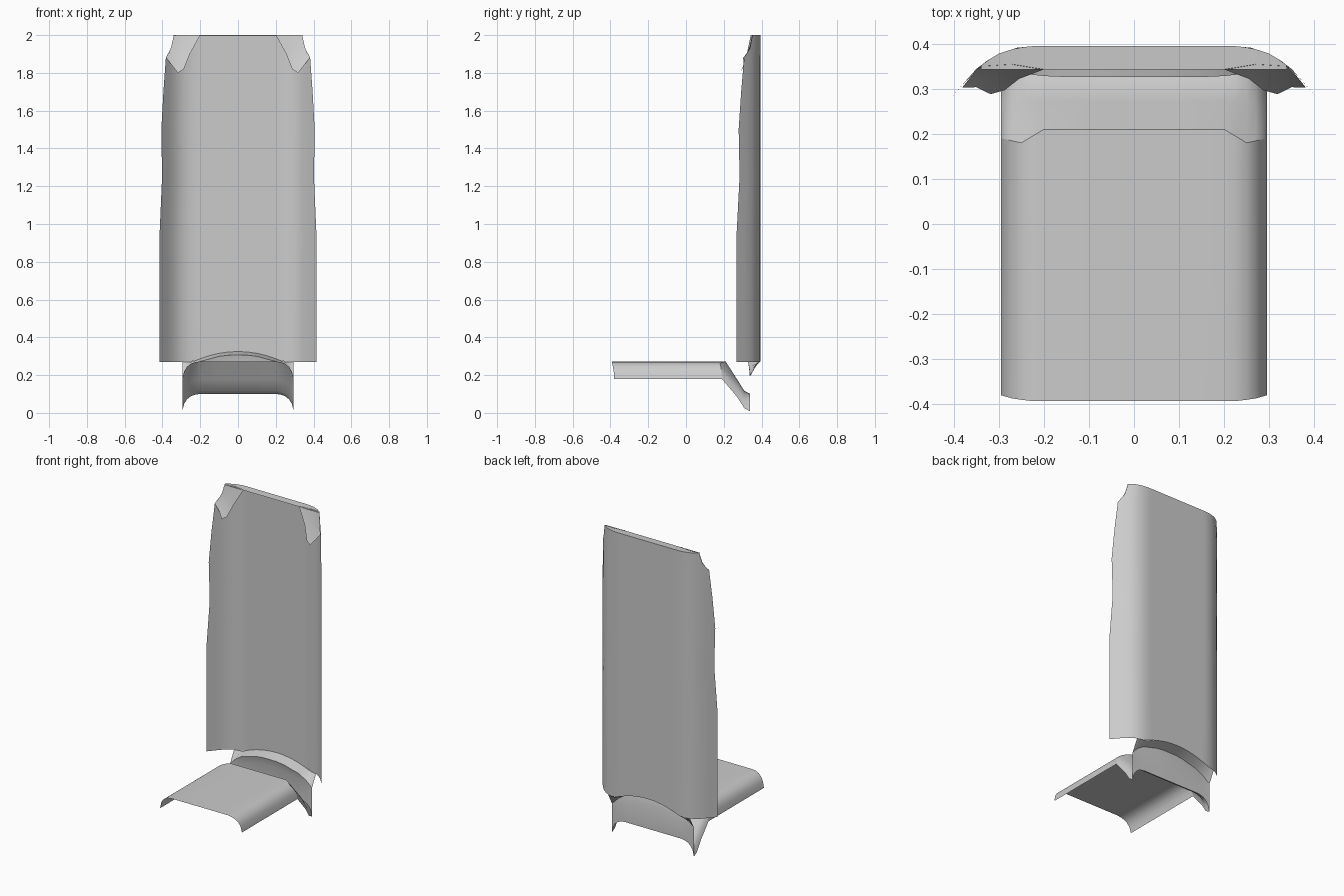
import bpy, math

if "Cube" in bpy.data.objects:
    bpy.data.objects.remove(bpy.data.objects["Cube"], do_unlink=True)

grey = bpy.data.materials.new("plain grey")
grey.use_nodes = True
grey.diffuse_color = (0.6, 0.6, 0.6, 1)
grey.node_tree.nodes["Principled BSDF"].inputs["Base Color"].default_value = (0.6, 0.6, 0.6, 1)


def sheet(name, rows):
    """Loft a thin sheet through rows of points."""
    n = len(rows[0])
    faces = [(r * n + i, r * n + i + 1, (r + 1) * n + i + 1, (r + 1) * n + i)
             for r in range(len(rows) - 1) for i in range(n - 1)]
    mesh = bpy.data.meshes.new(name)
    mesh.from_pydata([p for row in rows for p in row], [], faces)
    mesh.materials.append(grey)
    obj = bpy.data.objects.new(name, mesh)
    bpy.context.collection.objects.link(obj)
    bpy.ops.object.select_all(action='DESELECT')
    obj.select_set(True)
    bpy.context.view_layer.objects.active = obj
    bpy.ops.object.shade_smooth_by_angle(angle=math.radians(35))
    return obj


def both(half):
    """Mirror a half row that starts on the centre line."""
    return [(-x, y, z) for x, y, z in reversed(half[1:])] + half


def interp(x, pts):
    x = min(max(x, pts[0][0]), pts[-1][0])
    for (a, fa), (b, fb) in zip(pts, pts[1:]):
        if x <= b:
            return fa + (fb - fa) * (x - a) / (b - a)


# Backrest: a shallow channel whose side edges are trimmed towards the top
CURVE = [(0, .395), (.22, .395), (.26, .391), (.30, .378), (.325, .363),
         (.35, .344), (.38, .31), (.415, .268)]
FLAT = [0, .05, .1, .15, .19]
EDGES = [(.27, .415), (.5, .415), (.95, .415), (1.25, .402), (1.5, .406),
         (1.7, .395), (1.88, .382), (1.93, .355), (2, .34)]


def arch(x):
    return .27 + .055 * max(0, 1 - (x / .24) ** 2)


def back_xs(edge):
    return FLAT + [.22 + (x - .22) * (edge - .22) / .195 for x, _ in CURVE[1:]]


rows = []
for z, edge in EDGES:
    rows.append(both([(x, interp(x, CURVE), arch(x) if z == .27 else z)
                      for x in back_xs(edge)]))
sheet("backrest", rows)

# Top rim folding forward
xs = back_xs(.34)
sheet("backrest_top_rim", [
    both([(x, interp(x, CURVE), 2) for x in xs]),
    both([(x, min(.343, interp(x, CURVE)), 1.998) for x in xs])])

# Folded corner flaps
outer = [(.34, .350, 2), (.353, .338, 1.94), (.366, .322, 1.905), (.381, .303, 1.88)]
inner = [(.20, .343, 2), (.255, .322, 1.90), (.287, .297, 1.82), (.318, .288, 1.80)]
for side, label in ((1, "left"), (-1, "right")):
    middle = [tuple((a + b) / 2 + d for a, b, d in zip(p, q, (0, .008, 0)))
              for p, q in zip(outer, inner)]
    sheet(label + "_corner_flap",
          [[(side * x, y, z) for x, y, z in row] for row in (outer, middle, inner)])

# Seat: flat pan with curled-down sides
CURL = [(0, 0), (.1, 0), (.2, 0), (.225, -.003), (.25, -.012),
        (.27, -.028), (.285, -.052), (.295, -.092)]
seat_rear = [(0, .21), (.2, .21), (.25, .18), (.295, .19)]
seat_front = [(0, -.393), (.23, -.393), (.27, -.387), (.295, -.38)]
sheet("seat", [both([(x, interp(x, line), .272 + d) for x, d in CURL])
               for line in (seat_front, seat_rear)])

# Sloping bracket from the seat down to the foot of the rear wall
rows = []
for t, y, z in ((0, 0, .272), (.5, .272, .175), (.8, .308, .118), (1, .34, .1)):
    rows.append(both([(x, y if t else interp(x, seat_rear), z + d) for x, d in CURL]))
sheet("bracket_slope", rows)

# Rear wall and the arched lip that joins it to the backrest
WALL_TOP = [(0, .306), (.08, .305), (.2, .272), (.25, .24), (.295, .195)]
WALL_Y = [(0, .326), (.18, .326), (.25, .334), (.295, .34)]
XS = [0, .05, .1, .15, .2, .225, .25, .27, .285, .295]
crest = both([(x, interp(x, WALL_Y), interp(x, WALL_TOP)) for x in XS])
foot = both([(x, .34, .1 + interp(x, CURL)) for x in XS])
shoulder = both([(x, .34, interp(x, WALL_TOP) - .05) for x in XS])
sheet("bracket_rear_wall", [foot, shoulder, crest])
sheet("bracket_lip", [crest, both([(x, interp(x, CURVE), arch(x)) for x in XS])])
